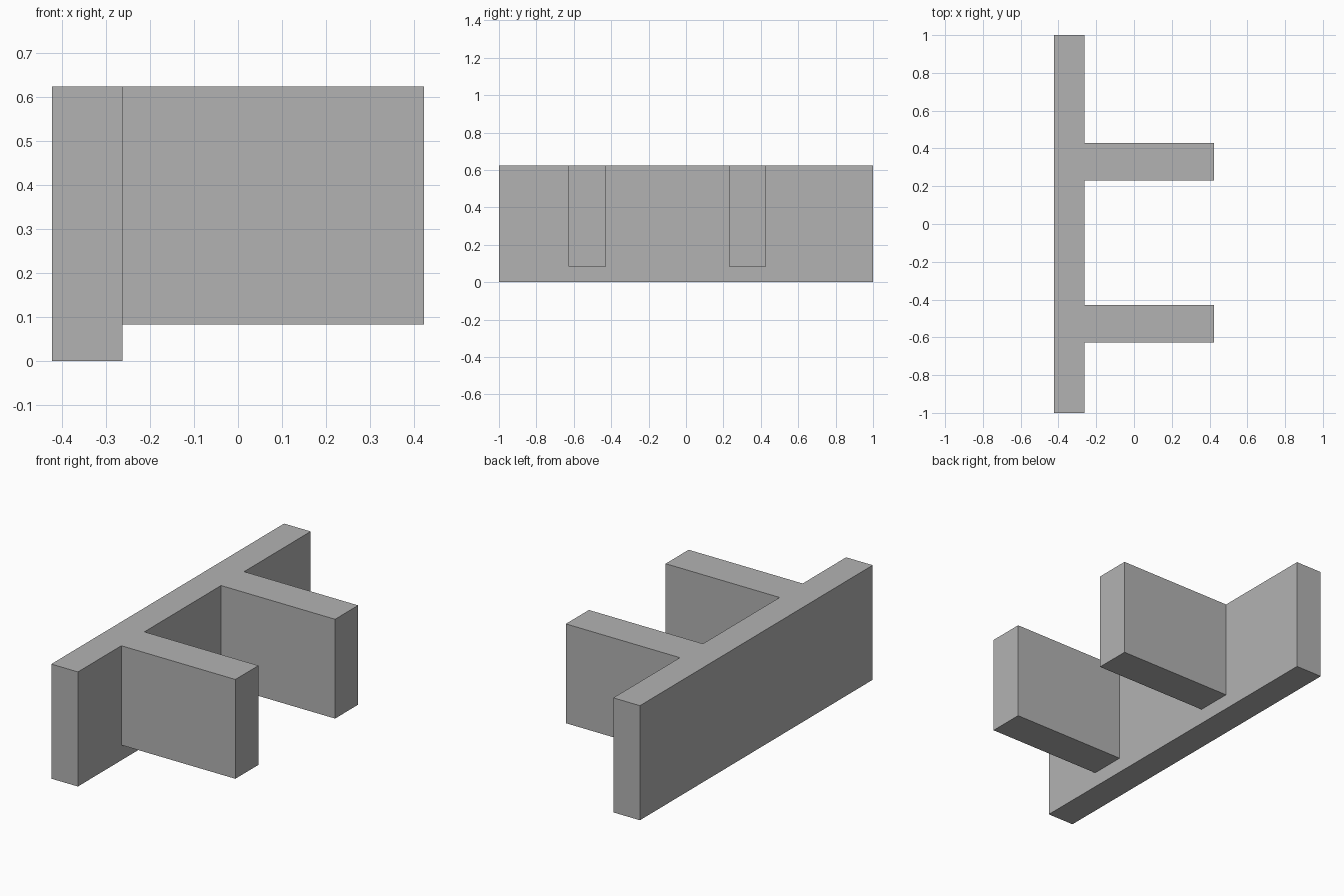
import bpy

cube = bpy.data.objects.get("Cube")
if cube:
    bpy.data.objects.remove(cube, do_unlink=True)

GREY = (0.45, 0.45, 0.45, 1.0)
grey = bpy.data.materials.new("plain grey")
grey.use_nodes = True
grey.diffuse_color = GREY
grey.node_tree.nodes["Principled BSDF"].inputs["Base Color"].default_value = GREY


def box(name, low, high):
    """Add a flat-faced box spanning two opposite corners."""
    centre = [(a + b) / 2 for a, b in zip(low, high)]
    size = [b - a for a, b in zip(low, high)]
    bpy.ops.mesh.primitive_cube_add(size=1, location=centre)
    obj = bpy.context.object
    obj.name = name
    obj.scale = size
    bpy.ops.object.transform_apply(location=False, rotation=False, scale=True)
    obj.data.materials.append(grey)
    return obj


TOP, HALF_WIDTH, WALL_FACE = 0.623, 0.423, -0.263

# Long upright wall
wall = box("long_wall", (-HALF_WIDTH, -1, 0), (WALL_FACE, 1, TOP))

# Two raised arms, joined to the wall as one solid
for name, y in (("front_arm", -0.627), ("back_arm", 0.23)):
    arm = box(name, (WALL_FACE - 0.05, y, 0.083), (HALF_WIDTH, y + 0.198, TOP))
    union = wall.modifiers.new(name + "_union", "BOOLEAN")
    union.operation = "UNION"
    union.solver = "EXACT"
    union.object = arm
    bpy.context.view_layer.objects.active = wall
    bpy.ops.object.modifier_apply(modifier=union.name)
    bpy.data.objects.remove(arm, do_unlink=True)

wall.name = "wall_with_arms"
